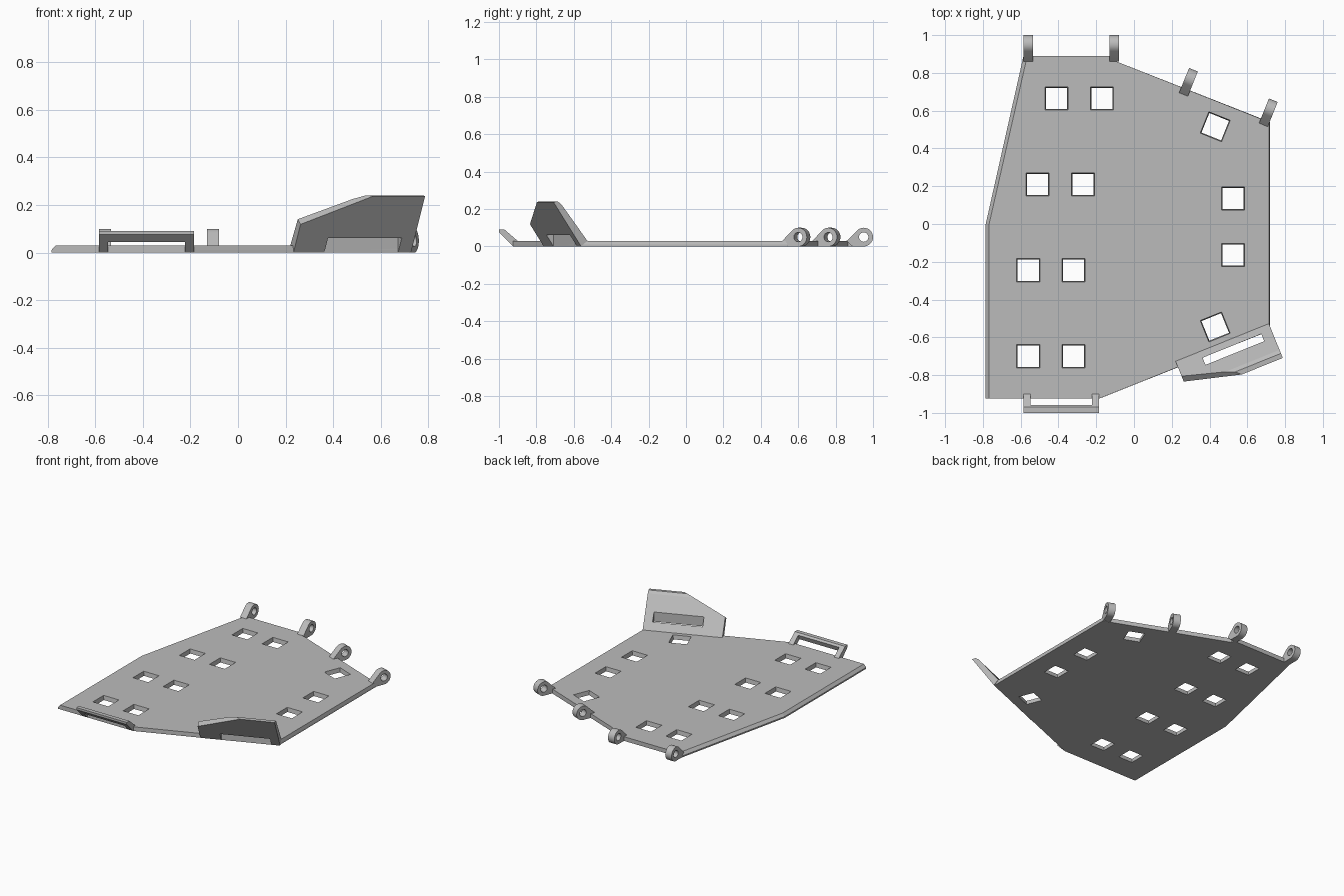
import bpy, bmesh
from math import radians, sin, cos, pi
from mathutils import Vector, Matrix

cube = bpy.data.objects.get("Cube")
if cube:
    bpy.data.objects.remove(cube, do_unlink=True)

grey = bpy.data.materials.new("plain grey")
grey.use_nodes = True
grey.diffuse_color = (0.5, 0.5, 0.5, 1)
grey.node_tree.nodes["Principled BSDF"].inputs["Base Color"].default_value = (0.5, 0.5, 0.5, 1)

TILT = radians(22)
THICK = 0.03


def finish(name, bm):
    bmesh.ops.recalc_face_normals(bm, faces=bm.faces)
    mesh = bpy.data.meshes.new(name)
    bm.to_mesh(mesh)
    bm.free()
    mesh.materials.append(grey)
    obj = bpy.data.objects.new(name, mesh)
    bpy.context.collection.objects.link(obj)
    return obj


def add_prism(bm, profile, x0, x1):
    """Extrude a (y, z) profile along x."""
    face = bm.faces.new([bm.verts.new((x0, y, z)) for y, z in profile])
    out = bmesh.ops.extrude_face_region(bm, geom=[face])
    moved = [v for v in out["geom"] if isinstance(v, bmesh.types.BMVert)]
    bmesh.ops.translate(bm, verts=moved, vec=(x1 - x0, 0, 0))


def cut(obj, cutter):
    """Subtract the cutter, then remove it."""
    cutter.hide_render = True
    mod = obj.modifiers.new("cut", 'BOOLEAN')
    mod.operation, mod.solver, mod.object = 'DIFFERENCE', 'EXACT', cutter
    bpy.context.view_layer.objects.active = obj
    bpy.ops.object.modifier_apply(modifier=mod.name)
    bpy.data.objects.remove(cutter, do_unlink=True)


# Base plate: outline points with the inward shift of the top edge
outline = [(-0.785, -0.925, 0.018), (-0.185, -0.925, 0), (0.72, -0.565, -0.006),
           (0.72, 0.54, -0.006), (-0.105, 0.865, 0), (-0.105, 0.89, 0),
           (-0.585, 0.89, 0.02), (-0.785, 0, 0.018)]
bm = bmesh.new()
rings = [[bm.verts.new((x + dx * k, y, z)) for x, y, dx in outline]
         for z, k in ((0, 0), (0.01, 0), (THICK, 1))]
bm.faces.new(rings[0])
bm.faces.new(rings[-1])
for low, high in zip(rings, rings[1:]):
    for i in range(len(outline)):
        j = (i + 1) % len(outline)
        bm.faces.new((low[i], low[j], high[j], high[i]))
plate = finish("base_plate", bm)

# Square openings, slightly wider at the top
holes = [(x + s, y, 0) for x, y in ((-0.41, 0.665), (-0.51, 0.21), (-0.56, -0.245), (-0.56, -0.7))
         for s in (0, 0.24)]
holes += [(0.525, 0.135, 0), (0.525, -0.165, 0),
          (0.43, 0.515, -TILT), (0.43, -0.545, TILT)]
bm = bmesh.new()
for x, y, turn in holes:
    place = Matrix.Translation((x, y, THICK / 2)) @ Matrix.Rotation(turn + pi / 4, 4, 'Z')
    bmesh.ops.create_cone(bm, cap_ends=True, segments=4, radius1=0.0755, radius2=0.09,
                          depth=0.06, matrix=place)
cut(plate, finish("opening_cutter", bm))

# Hinge lug: rounded eye with a sloping web
arc = [radians(-90 + 225 * i / 20) for i in range(21)]
profile = [(-0.091, THICK), (-0.06, 0)] + [(0.05 * cos(a), 0.05 + 0.05 * sin(a)) for a in arc]
bm = bmesh.new()
add_prism(bm, profile, -0.025, 0.025)
lug = finish("hinge_lug_1", bm)
bm = bmesh.new()
bmesh.ops.create_cone(bm, cap_ends=True, segments=24, radius1=0.025, radius2=0.025, depth=0.2,
                      matrix=Matrix.Translation((0, 0, 0.05)) @ Matrix.Rotation(pi / 2, 4, 'Y'))
cut(lug, finish("eye_cutter", bm))
spots = [(-0.56, 0.95, 0), (-0.105, 0.95, 0), (0.296, 0.77, -TILT), (0.719, 0.609, -TILT)]
for i, (x, y, turn) in enumerate(spots):
    obj = lug
    if i:
        obj = bpy.data.objects.new(f"hinge_lug_{i + 1}", lug.data)
        bpy.context.collection.objects.link(obj)
    obj.location = (x, y, 0)
    obj.rotation_euler.z = turn
bpy.ops.object.select_all(action='DESELECT')
lug.select_set(True)
bpy.context.view_layer.objects.active = lug
bpy.ops.object.shade_smooth_by_angle(angle=radians(30))

# Front loop handle: two sloping arms and a crossbar
arm = [(-1.0, 0.075), (-1.0, 0.09), (-0.97, 0.09), (-0.9, THICK), (-0.9, 0.015), (-0.925, 0)]
bar = [(-1.0, 0.075), (-1.0, 0.09), (-0.97, 0.09), (-0.957, 0.078), (-0.97, 0.045)]
bm = bmesh.new()
add_prism(bm, arm, -0.585, -0.548)
add_prism(bm, arm, -0.222, -0.185)
add_prism(bm, bar, -0.548, -0.222)
finish("front_handle", bm)

# Raised flap: local x runs along the plate edge, local -y points outward
bm = bmesh.new()
add_prism(bm, [(0, THICK), (-0.15, 0.225), (-0.17, 0.24), (-0.196, 0.238), (-0.036, 0)], 0, 0.533)
a, b = Vector((0, -0.085, 0.14)), Vector((0.26, -0.16, 0.24))
normal = (b - a).cross(Vector((0, -0.82, -0.57)))
if normal.z < 0:
    normal.negate()
bmesh.ops.bisect_plane(bm, geom=bm.verts[:] + bm.edges[:] + bm.faces[:], plane_co=a,
                       plane_no=normal, clear_outer=True)
bmesh.ops.holes_fill(bm, edges=bm.edges[:])
flap = finish("raised_flap", bm)
bm = bmesh.new()
add_prism(bm, [(-0.036, -0.1), (-0.036, 0.3), (-0.077, 0.3), (-0.077, -0.1)], 0.14, 0.475)
cut(flap, finish("slot_cutter", bm))
flap.location = (0.22, -0.727, 0)
flap.rotation_euler.z = TILT
